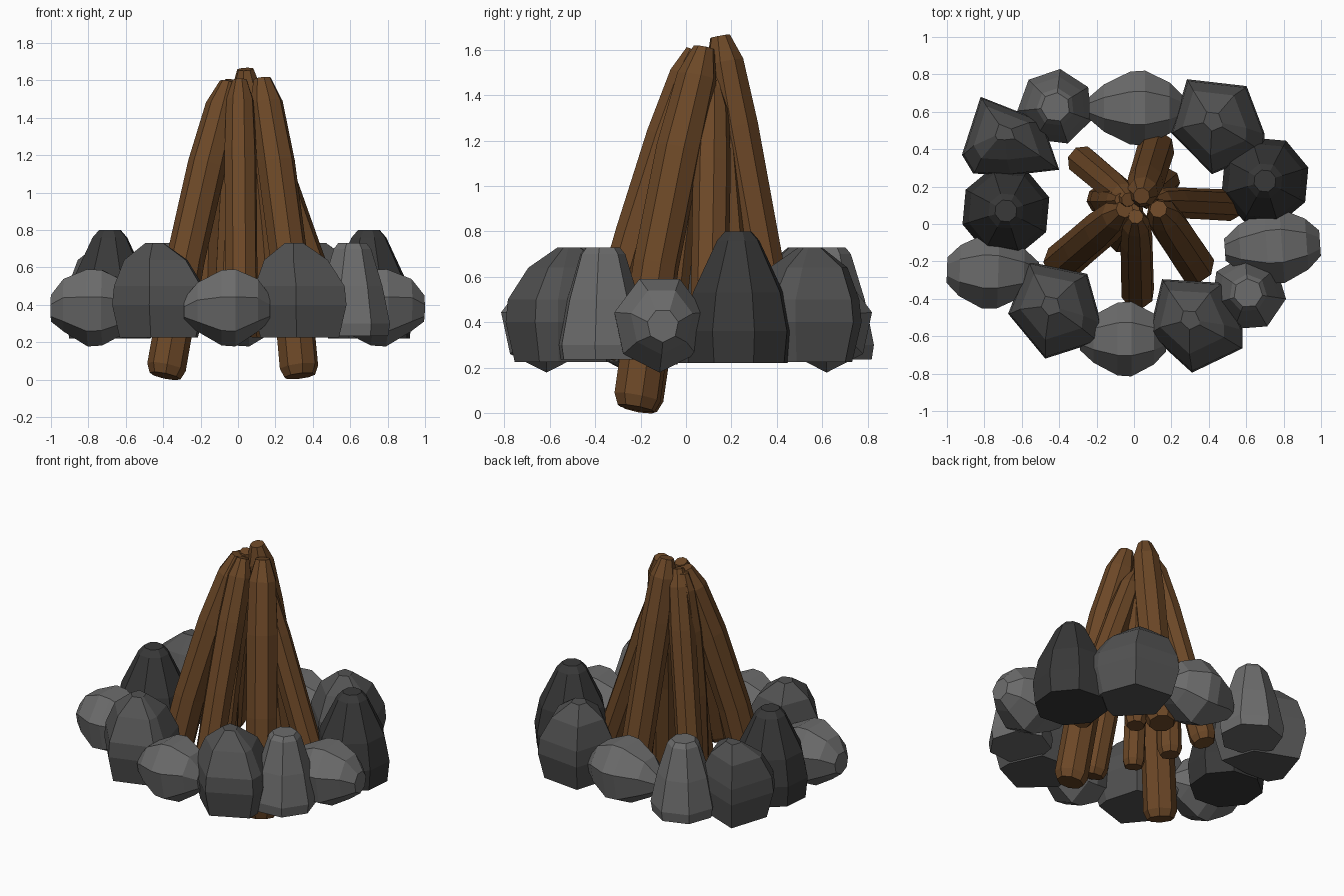
import bpy, bmesh, math, random
from mathutils import Vector, Matrix

if "Cube" in bpy.data.objects:
    bpy.data.objects.remove(bpy.data.objects["Cube"])

random.seed(4)


def material(name, rgb):
    m = bpy.data.materials.new(name)
    m.diffuse_color = (*rgb, 1)
    m.use_nodes = True
    m.node_tree.nodes["Principled BSDF"].inputs["Base Color"].default_value = m.diffuse_color
    return m


WOOD = material("wood", (0.15, 0.064, 0.02))
LIGHT = material("light_stone", (0.15, 0.15, 0.15))
MID = material("mid_stone", (0.085, 0.085, 0.085))
DARK = material("dark_stone", (0.04, 0.04, 0.04))


def loft(name, rings, mat):
    """Skin a list of equal-length point rings and cap both ends."""
    bm = bmesh.new()
    loops = [[bm.verts.new(p) for p in ring] for ring in rings]
    n = len(loops[0])
    for a, b in zip(loops, loops[1:]):
        for i in range(n):
            j = (i + 1) % n
            bm.faces.new((a[i], a[j], b[j], b[i]))
    bm.faces.new(loops[0][::-1])
    bm.faces.new(loops[-1])
    bmesh.ops.recalc_face_normals(bm, faces=bm.faces)
    me = bpy.data.meshes.new(name)
    bm.to_mesh(me)
    bm.free()
    me.materials.append(mat)
    ob = bpy.data.objects.new(name, me)
    bpy.context.collection.objects.link(ob)
    return ob


def circle(n, r=1.0, phase=0.0):
    return [(r * math.cos(2 * math.pi * i / n + phase),
             r * math.sin(2 * math.pi * i / n + phase)) for i in range(n)]


# Leaning logs: bowed slightly outward, chamfered foot, tapered tip
def log(name, foot, tip, r, bow=0.03, sides=8):
    foot, tip = Vector(foot), Vector(tip)
    axis = (tip - foot).normalized()
    out = Vector((foot.x - tip.x, foot.y - tip.y, 0)).normalized()
    rot = axis.to_track_quat('Z', 'Y').to_matrix()
    phase = random.random()
    rings = []
    for t, s in ((0, 0.8), (0.03, 1), (0.4, 0.98), (0.72, 0.98), (0.92, 0.85), (1, 0.45)):
        c = foot.lerp(tip, t) + out * bow * math.sin(math.pi * t)
        rings.append([c + rot @ Vector((x, y, 0)) for x, y in circle(sides, r * s, phase)])
    loft(name, rings, WOOD)


log("log_front", (0.02, -0.38, 0.25), (0.01, 0.04, 1.60), 0.09, 0.015)
log("log_front_left", (-0.39, -0.21, 0.02), (-0.05, 0.08, 1.59), 0.105, 0.035)
log("log_front_right", (0.33, -0.22, 0.02), (0.13, 0.08, 1.61), 0.105, 0.04)
log("log_right", (0.52, 0.10, 0.25), (0.10, 0.12, 1.43), 0.085, 0.0)
log("log_back", (0.12, 0.41, 0.24), (0.04, 0.15, 1.66), 0.10, 0.0)
log("log_back_left", (-0.28, 0.34, 0.28), (-0.03, 0.13, 1.60), 0.085, 0.01)
log("log_left", (-0.18, 0.13, 0.25), (-0.07, 0.13, 1.58), 0.075, 0.03)
log("log_inner_front", (-0.07, -0.09, 0.22), (0.0, 0.08, 1.52), 0.07, 0.01)
log("log_inner_back", (0.18, 0.23, 0.28), (0.06, 0.13, 1.54), 0.07, 0.01)


# Standing stones: one outline scaled and shifted at each height
def standing_stone(name, x, y, turn, outline, levels, mat):
    rot = Matrix.Rotation(math.radians(turn), 2)
    rings = []
    for z, s, dx, dy in levels:
        ring = []
        for p in outline:
            q = rot @ Vector((p[0] * s + dx, p[1] * s + dy))
            ring.append((x + q.x, y + q.y, z))
        rings.append(ring)
    loft(name, rings, mat)


BLOCK = [(-0.18, 0.25), (0.14, 0.23), (0.25, -0.02), (0.25, -0.12), (-0.02, -0.25), (-0.25, -0.04)]
FLAT_BLOCK = [(-0.16, 0.22), (0.17, 0.09), (0.26, -0.17), (0.0, -0.2), (-0.2, -0.19), (-0.26, -0.09)]
BLOCK_LEVELS = [(0.225, 0.84, 0, 0), (0.4, 1, 0, 0), (0.5, 0.96, 0, 0),
                (0.64, 0.68, -0.02, 0.02), (0.73, 0.2, -0.03, 0.03)]
for i, (x, y, a, shape) in enumerate([(-0.42, -0.475, -8, BLOCK), (0.33, -0.545, 0, BLOCK),
                                      (-0.66, 0.46, 0, FLAT_BLOCK), (0.45, 0.515, -3, BLOCK)]):
    standing_stone(f"block_stone_{i + 1}", x, y, a, shape, BLOCK_LEVELS, MID)

PEAK_LEVELS = [(0.22, 0.94, 0, 0), (0.36, 1, 0, 0), (0.53, 0.86, 0, 0),
               (0.76, 0.4, 0, 0.0), (0.8, 0.25, 0, 0)]
for i, (x, y, a) in enumerate([(-0.685, 0.07, 180), (0.70, 0.23, 0)]):
    standing_stone(f"peak_stone_{i + 1}", x, y, a, circle(8, 0.243, 0.3), PEAK_LEVELS, DARK)

SPIRE_LEVELS = [(0.235, 0.95, 0, 0), (0.3, 1, 0, 0), (0.5, 0.8, 0, 0), (0.7, 0.5, 0, 0), (0.73, 0.38, 0, 0)]
for i, (x, y, a) in enumerate([(-0.42, 0.625, 20), (0.61, -0.37, -20)]):
    standing_stone(f"spire_stone_{i + 1}", x, y, a, circle(7, 0.205, 0.2), SPIRE_LEVELS, LIGHT)


# Lying stones: lofted along their long horizontal axis
def lying_stone(name, x, y, turn, length):
    rot = Matrix.Rotation(math.radians(turn), 3, 'Z')
    rings = []
    for t, r, dz in ((-0.5, 0.06, -0.02), (-0.34, 0.13, 0), (-0.06, 0.2, 0.0),
                     (0.1, 0.205, 0.0), (0.36, 0.14, 0.01), (0.5, 0.07, -0.01)):
        rings.append([rot @ Vector((t * length, a, b * 1.06 + dz)) + Vector((x, y, 0.395))
                      for a, b in circle(7, r, -math.pi / 2)])
    loft(name, rings, LIGHT)


for i, (x, y, a, l) in enumerate([(-0.06, -0.615, 0, 0.46), (-0.755, -0.255, 178, 0.49),
                                  (0.74, -0.12, 4, 0.51), (0.01, 0.62, 0, 0.5)]):
    lying_stone(f"lying_stone_{i + 1}", x, y, a, l)
